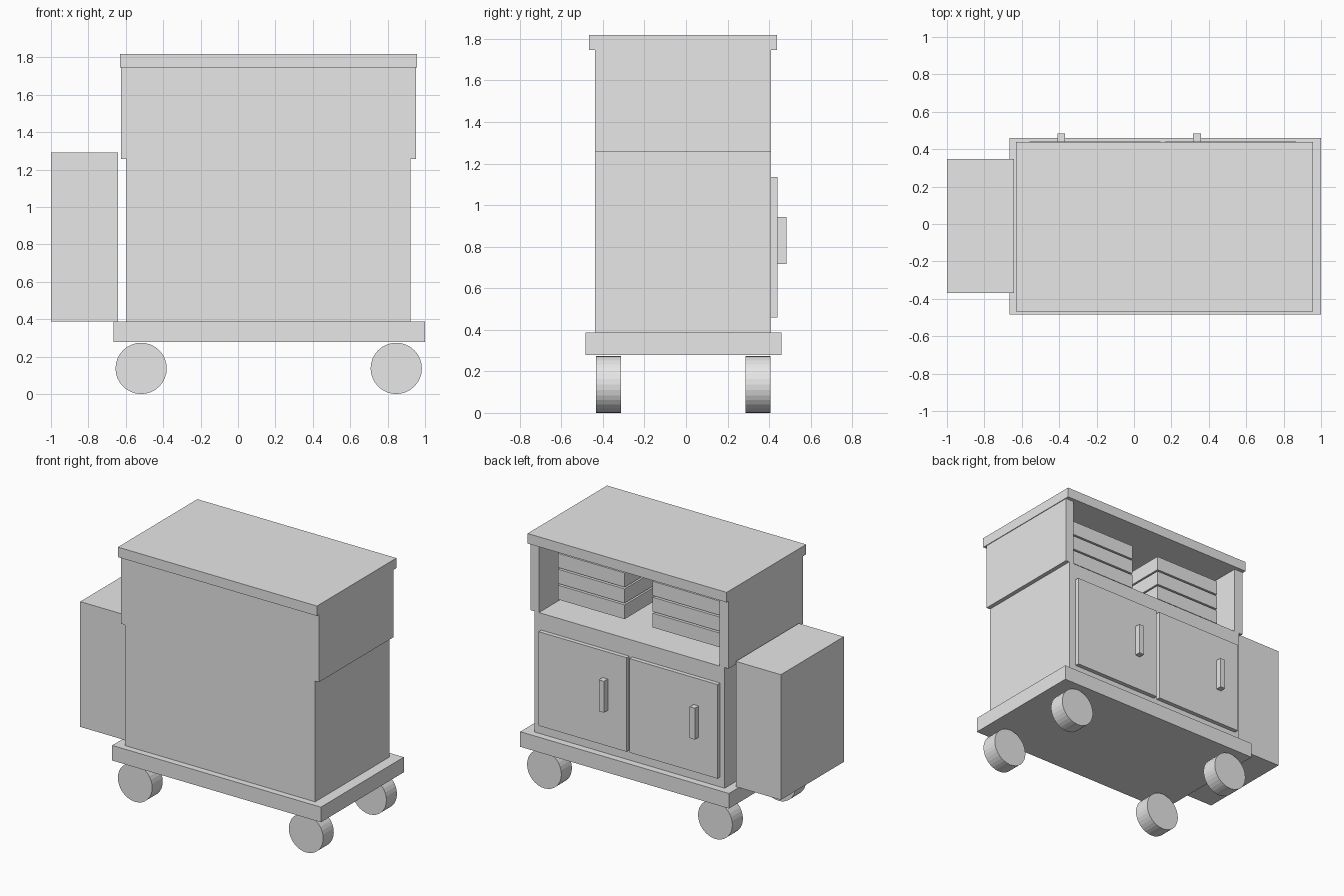
import bpy
import math

cube = bpy.data.objects.get("Cube")
if cube:
    bpy.data.objects.remove(cube, do_unlink=True)

# Single flat colour
GREY = (0.8, 0.8, 0.8, 1.0)
grey = bpy.data.materials.new("plain grey")
grey.use_nodes = True
grey.diffuse_color = GREY
grey.node_tree.nodes["Principled BSDF"].inputs["Base Color"].default_value = GREY


def finish(name):
    obj = bpy.context.object
    obj.name = name
    obj.data.materials.append(grey)
    return obj


def box(name, xs, ys, zs):
    """Box spanning the given (low, high) ranges."""
    spans = (xs, ys, zs)
    bpy.ops.mesh.primitive_cube_add(size=1, location=[(a + b) / 2 for a, b in spans])
    bpy.context.object.scale = [b - a for a, b in spans]
    bpy.ops.object.transform_apply(location=False, rotation=False, scale=True)
    return finish(name)


def wheel(name, x, y):
    bpy.ops.mesh.primitive_cylinder_add(
        vertices=32, radius=0.137, depth=0.12,
        location=(x, y, 0.137), rotation=(math.pi / 2, 0, 0))
    return finish(name)


BODY_Y = (-0.438, 0.41)
SHELF, ROOF = 1.257, 1.747

# Base platform and wheels
box("base_platform", (-0.665, 1.0), (-0.484, 0.46), (0.278, 0.387))
for end, x in (("right", -0.518), ("left", 0.846)):
    for face, y in (("front", -0.373), ("back", 0.347)):
        wheel(f"{face}_{end}_wheel", x, y)

# Lower cabinet
box("lower_cabinet", (-0.596, 0.922), BODY_Y, (0.387, SHELF))

# Upper compartment, open at the back
box("upper_right_wall", (-0.626, -0.556), BODY_Y, (SHELF, ROOF))
box("upper_left_wall", (0.886, 0.952), BODY_Y, (SHELF, ROOF))
box("upper_front_wall", (-0.556, 0.886), (BODY_Y[0], -0.375), (SHELF, ROOF))
box("top_board", (-0.631, 0.957), (-0.467, 0.438), (ROOF, 1.819))

# Doors with upright handles
for side, door_x, handle_x in (("right", (-0.559, 0.142), (-0.409, -0.368)),
                               ("left", (0.166, 0.867), (0.316, 0.357))):
    box(f"{side}_door", door_x, (0.41, 0.44), (0.458, 1.136))
    box(f"{side}_door_handle", handle_x, (0.44, 0.484), (0.716, 0.942))

# Two stacks of trays in the compartment
for side, tray_x in (("right", (-0.483, 0.049)), ("left", (0.273, 0.806))):
    for level in range(3):
        z = 1.335 + 0.115 * level
        box(f"{side}_tray_{level + 1}", tray_x, (-0.335, 0.309), (z, z + 0.103))

# Box hung beside the cabinet
box("side_box", (-1.0, -0.641), (-0.369, 0.348), (0.387, 1.29))
